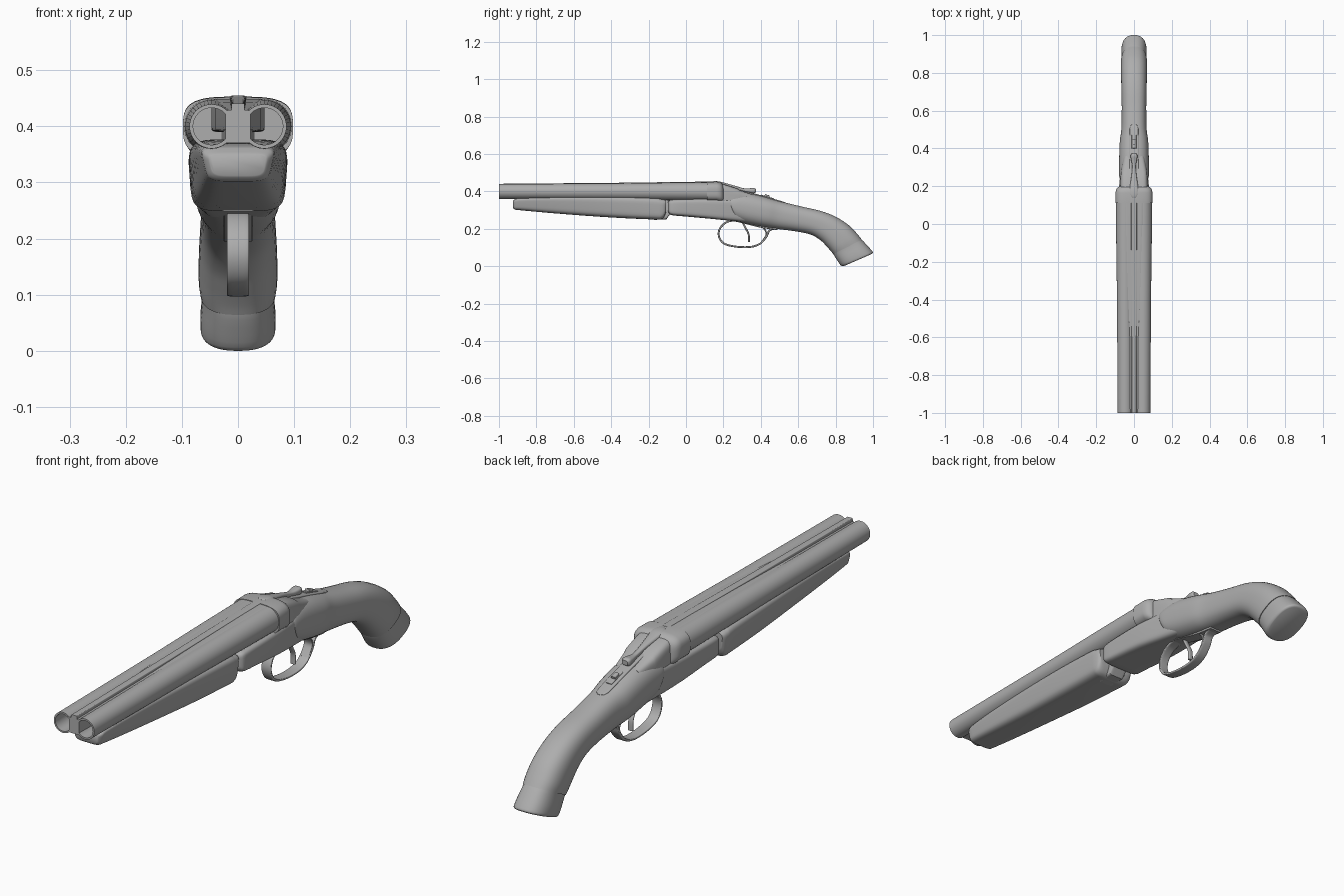
import bpy, bmesh, math
from mathutils import Vector

steel = bpy.data.materials.new("dark_grey")
steel.diffuse_color = (0.42, 0.42, 0.42, 1)


def finish(bm, name, angle=35):
    bmesh.ops.recalc_face_normals(bm, faces=bm.faces)
    me = bpy.data.meshes.new(name)
    bm.to_mesh(me)
    bm.free()
    me.materials.append(steel)
    ob = bpy.data.objects.new(name, me)
    bpy.context.collection.objects.link(ob)
    bpy.ops.object.select_all(action='DESELECT')
    ob.select_set(True)
    bpy.context.view_layer.objects.active = ob
    bpy.ops.object.shade_smooth_by_angle(angle=math.radians(angle))
    return ob


def spline(rows, steps):
    """Catmull-Rom resampling of equal-length tuples."""
    rows = [Vector(r) for r in rows]
    out = []
    for i in range(len(rows) - 1):
        p0, p1 = rows[max(i - 1, 0)], rows[i]
        p2, p3 = rows[i + 1], rows[min(i + 2, len(rows) - 1)]
        for k in range(steps):
            t = k / steps
            out.append(0.5 * (2 * p1 + (p2 - p0) * t + (2 * p0 - 5 * p1 + 4 * p2 - p3) * t * t
                              + (3 * p1 - p0 - 3 * p2 + p3) * t ** 3))
    return out + [rows[-1]]


def skin(rings, name, angle=35):
    """Bridge rings of points and cap both ends."""
    bm = bmesh.new()
    rings = [[bm.verts.new(p) for p in ring] for ring in rings]
    for a, b in zip(rings, rings[1:]):
        for k in range(len(a)):
            j = (k + 1) % len(a)
            bm.faces.new((a[k], a[j], b[j], b[k]))
    bm.faces.new(rings[0])
    bm.faces.new(rings[-1])
    return finish(bm, name, angle)


def loft(name, rows, n=4, steps=1, seg=40, angle=35):
    """Superellipse sections; row = top y, top z, bottom y, bottom z, half width, taper."""
    rings = []
    for ty, tz, by, bz, hw, taper in spline([(*r, 0)[:6] for r in rows], steps):
        ring = []
        for k in range(seg):
            a = 2 * math.pi * (k + 0.5) / seg
            u = math.copysign(abs(math.cos(a)) ** (2 / n), math.cos(a))
            v = math.copysign(abs(math.sin(a)) ** (2 / n), math.sin(a))
            f = (v + 1) / 2
            ring.append((hw * u * (1 - taper * (1 - f)),
                         by + (ty - by) * f, bz + (tz - bz) * f))
        rings.append(ring)
    return skin(rings, name, angle)


def straight(rows):
    """Upright sections: y, top z, bottom z, half width, optional taper."""
    return [(r[0], r[1], r[0], *r[2:]) for r in rows]


def strip(name, path, thick, hw, n=5):
    """Bent metal strip along a path in the y-z plane."""
    pts = spline(path, 6)
    rows = []
    for i, p in enumerate(pts):
        d = (pts[min(i + 1, len(pts) - 1)] - pts[max(i - 1, 0)]).normalized()
        o = Vector((-d.y, d.x)) * thick / 2
        rows.append((*(p + o), *(p - o), hw))
    return loft(name, rows, n=n, seg=20)


# Twin hollow barrels
def barrel(name, cx, seg=40):
    prof = [(0.13, 0.001), (0.13, 0.049), (-0.1, 0.047), (-0.4, 0.043), (-1, 0.0395),
            (-1, 0.033), (0.05, 0.033), (0.05, 0.001)]
    skin([[(cx + r * math.cos(2 * math.pi * k / seg), y, 0.4 + r * math.sin(2 * math.pi * k / seg))
           for k in range(seg)] for y, r in prof], name)


for side, s in (("left", -1), ("right", 1)):
    barrel(side + "_barrel", s * 0.047)

# Rib and webs joining the barrels, flush at the breech
loft("top_rib", straight([(-1, 0.441, 0.40, 0.012), (-0.4, 0.446, 0.40, 0.014),
                          (0.13, 0.453, 0.40, 0.016)]), n=10)
loft("top_web", straight([(-1, 0.429, 0.39, 0.022), (-0.6, 0.434, 0.39, 0.026),
                          (-0.3, 0.443, 0.39, 0.040), (0.0, 0.449, 0.39, 0.047),
                          (0.13, 0.450, 0.39, 0.048)]), n=12)
loft("bottom_web", straight([(-1, 0.40, 0.370, 0.022), (0.1, 0.40, 0.360, 0.030)]), n=12)

# Fore-end grip
loft("fore_end", straight([
    (-0.925, 0.350, 0.312, 0.054, 0.2), (-0.915, 0.358, 0.303, 0.064, 0.22),
    (-0.89, 0.366, 0.300, 0.070, 0.22), (-0.75, 0.374, 0.287, 0.078, 0.22),
    (-0.55, 0.377, 0.271, 0.085, 0.2), (-0.35, 0.375, 0.258, 0.090, 0.15),
    (-0.17, 0.368, 0.250, 0.091, 0.11), (-0.135, 0.362, 0.250, 0.090, 0.1),
    (-0.118, 0.358, 0.262, 0.087, 0.1), (-0.108, 0.355, 0.285, 0.082, 0.1)]),
    n=5, steps=3, angle=50)
loft("fore_end_iron", straight([(-0.17, 0.36, 0.248, 0.035), (-0.105, 0.36, 0.251, 0.035),
                                (-0.08, 0.36, 0.285, 0.035)]), n=8)

# Receiver: lower bar, breech fences and sloping rear
loft("receiver", straight([
    (-0.095, 0.345, 0.292, 0.070), (-0.088, 0.352, 0.280, 0.080), (-0.07, 0.357, 0.272, 0.085),
    (0.0, 0.360, 0.266, 0.088, 0.05), (0.12, 0.362, 0.255, 0.087, 0.06),
    (0.22, 0.36, 0.245, 0.079, 0.08), (0.32, 0.36, 0.236, 0.068, 0.1),
    (0.42, 0.34, 0.225, 0.055, 0.1)]), n=6, steps=2)
loft("breech_fence", straight([
    (0.112, 0.452, 0.345, 0.098), (0.165, 0.453, 0.345, 0.098), (0.182, 0.450, 0.34, 0.095),
    (0.194, 0.442, 0.34, 0.086), (0.20, 0.43, 0.34, 0.075)]), n=3.4, angle=50)
loft("receiver_rear", straight([(0.15, 0.447, 0.28, 0.072), (0.2, 0.439, 0.27, 0.073),
                                (0.275, 0.416, 0.25, 0.070), (0.285, 0.408, 0.25, 0.068),
                                (0.36, 0.382, 0.25, 0.055)]), n=6)

# Curved pistol-grip stock
loft("stock", [
    (0.232, 0.365, 0.236, 0.315, 0.070), (0.238, 0.378, 0.245, 0.285, 0.076),
    (0.26, 0.391, 0.262, 0.250, 0.079), (0.31, 0.394, 0.30, 0.232, 0.079),
    (0.38, 0.382, 0.37, 0.217, 0.078), (0.45, 0.363, 0.43, 0.207, 0.075),
    (0.51, 0.346, 0.49, 0.199, 0.067), (0.62, 0.319, 0.59, 0.186, 0.065),
    (0.72, 0.296, 0.67, 0.168, 0.066), (0.80, 0.265, 0.72, 0.138, 0.068),
    (0.87, 0.220, 0.752, 0.106, 0.070), (0.915, 0.174, 0.775, 0.080, 0.070),
    (0.940, 0.143, 0.787, 0.064, 0.067)], n=2.5, steps=4)
# Butt cap with a shallow collar
loft("butt_cap", [
    (0.935, 0.146, 0.788, 0.066, 0.064), (0.950, 0.132, 0.794, 0.054, 0.064),
    (0.978, 0.102, 0.812, 0.026, 0.067), (0.996, 0.081, 0.826, 0.006, 0.067),
    (1.0, 0.073, 0.834, 0.001, 0.065), (0.994, 0.066, 0.842, 0.0, 0.060)],
    n=2.5, steps=2, angle=50)

# Upper tang with rounded tail, and safety slide
loft("tang", straight([(0.27, 0.412, 0.37, 0.024), (0.36, 0.391, 0.35, 0.024),
                       (0.45, 0.366, 0.33, 0.024), (0.505, 0.350, 0.32, 0.023),
                       (0.522, 0.345, 0.32, 0.017), (0.53, 0.342, 0.32, 0.006)]), n=10)
strip("safety_slot", [(0.40, 0.379), (0.47, 0.359)], 0.008, 0.012)
strip("safety_button", [(0.42, 0.378), (0.445, 0.371)], 0.016, 0.009)

# Opening lever
loft("top_lever", [
    (0.138, 0.453, 0.138, 0.435, 0.010), (0.15, 0.455, 0.15, 0.435, 0.020),
    (0.175, 0.454, 0.175, 0.43, 0.025), (0.20, 0.448, 0.20, 0.42, 0.022),
    (0.26, 0.431, 0.26, 0.41, 0.013), (0.31, 0.417, 0.31, 0.398, 0.010),
    (0.34, 0.417, 0.34, 0.394, 0.016), (0.362, 0.419, 0.362, 0.390, 0.018),
    (0.373, 0.413, 0.373, 0.395, 0.012)], n=3, steps=3, seg=24)

# Trigger guard, floor plate and trigger
strip("trigger_guard", [(0.28, 0.245), (0.225, 0.239), (0.185, 0.208), (0.175, 0.165),
                        (0.20, 0.124), (0.26, 0.106), (0.34, 0.103), (0.395, 0.12),
                        (0.43, 0.158), (0.445, 0.19), (0.475, 0.202)], 0.010, 0.020)
strip("trigger_guard_rear", [(0.405, 0.215), (0.425, 0.19), (0.428, 0.165), (0.405, 0.13)],
      0.008, 0.018)
strip("trigger_plate", [(0.20, 0.260), (0.30, 0.238), (0.40, 0.213), (0.49, 0.200)], 0.014, 0.026)
strip("trigger", [(0.30, 0.24), (0.318, 0.205), (0.335, 0.17), (0.337, 0.13)], 0.010, 0.010, 3)
